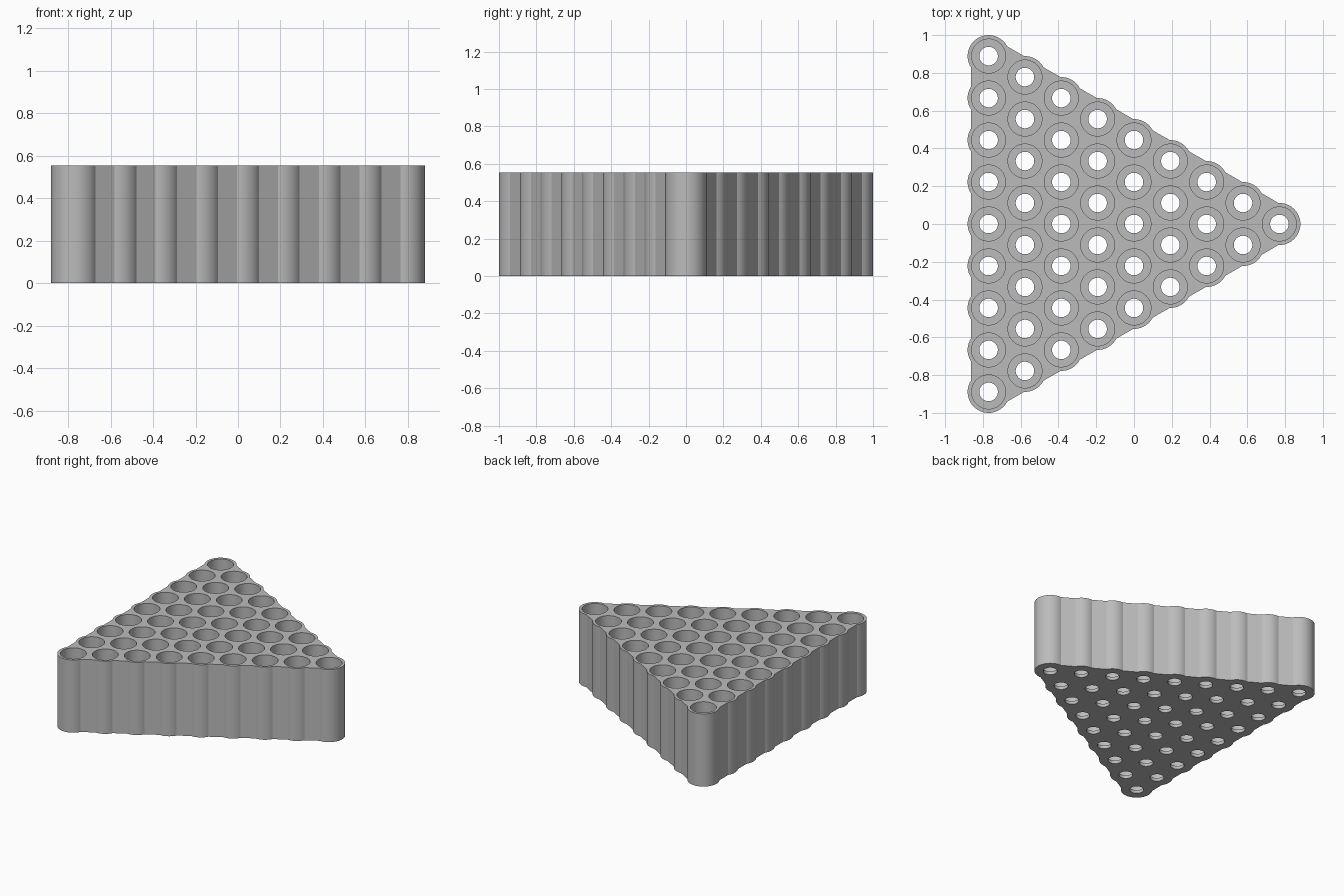
import bpy, bmesh
from math import sin, cos, radians, acos, pi, sqrt

if "Cube" in bpy.data.objects:
    bpy.data.objects.remove(bpy.data.objects["Cube"], do_unlink=True)

ROWS = 9
PITCH = 2 / ROWS
TUBE_R = PITCH / 2
BORE_R, HOLE_R = 0.09, 0.049
WEB = 0.094             # distance of the flat web walls from the tube centre line
HEIGHT, FLOOR = 0.555, 0.025
SEGS = 48
STEP_X = PITCH * sqrt(3) / 2
LEFT_X = -STEP_X * (ROWS - 1) / 2

# Tube centres on a triangular lattice
centres = [(LEFT_X + i * STEP_X, (j - (ROWS - 1 - i) / 2) * PITCH)
           for i in range(ROWS) for j in range(ROWS - i)]


def arc(c, start, end, n):
    return [(c[0] + TUBE_R * cos(start + (end - start) * k / n),
             c[1] + TUBE_R * sin(start + (end - start) * k / n)) for k in range(n + 1)]


def outline():
    """Scalloped triangle: tube arcs joined by flat webs."""
    half = acos(WEB / TUBE_R)
    corners = [(LEFT_X, -PITCH * (ROWS - 1) / 2), (-LEFT_X, 0),
               (LEFT_X, PITCH * (ROWS - 1) / 2)]
    pts = []
    for s in range(3):
        a, b = corners[s], corners[(s + 1) % 3]
        normal = radians(-60 + 120 * s)
        for k in range(ROWS - 1):
            t = k / (ROWS - 1)
            c = (a[0] + (b[0] - a[0]) * t, a[1] + (b[1] - a[1]) * t)
            if k == 0:
                pts += arc(c, normal - 2 * pi / 3 - half, normal + half, 26)
            else:
                pts += arc(c, normal - half, normal + half, 10)
    return pts


def circle(c, r):
    return [(c[0] + r * cos(2 * pi * k / SEGS), c[1] + r * sin(2 * pi * k / SEGS))
            for k in range(SEGS)]


bm = bmesh.new()


def loop(pts, z):
    return [bm.verts.new((x, y, z)) for x, y in pts]


def band(lower, upper):
    n = len(lower)
    for k in range(n):
        m = (k + 1) % n
        bm.faces.new((lower[k], lower[m], upper[m], upper[k]))


def fill(loops, up):
    edges = []
    for vs in loops:
        for k in range(len(vs)):
            a, b = vs[k - 1], vs[k]
            edges.append(bm.edges.get((a, b)) or bm.edges.new((a, b)))
    bmesh.ops.triangle_fill(bm, edges=edges, use_beauty=True, normal=(0, 0, up))


# Outer wall
pts = outline()
bottom, top = [loop(pts, 0)], [loop(pts, HEIGHT)]
band(bottom[0], top[0])

# Stepped bores: wide pocket, thin floor, small through hole
for c in centres:
    rim, seat = loop(circle(c, BORE_R), HEIGHT), loop(circle(c, BORE_R), FLOOR)
    lip, exit_ = loop(circle(c, HOLE_R), FLOOR), loop(circle(c, HOLE_R), 0)
    band(rim, seat)
    band(seat, lip)
    band(lip, exit_)
    top.append(rim)
    bottom.append(exit_)

# Top and bottom plates around the openings
fill(top, 1)
fill(bottom, -1)
bmesh.ops.recalc_face_normals(bm, faces=bm.faces[:])

mesh = bpy.data.meshes.new("cell_holder")
bm.to_mesh(mesh)
bm.free()
holder = bpy.data.objects.new("cell_holder", mesh)
bpy.context.collection.objects.link(holder)

grey = bpy.data.materials.new("plain grey")
grey.use_nodes = True
colour = (0.5, 0.5, 0.5, 1)
grey.diffuse_color = colour
grey.node_tree.nodes["Principled BSDF"].inputs["Base Color"].default_value = colour
mesh.materials.append(grey)

bpy.ops.object.select_all(action="DESELECT")
holder.select_set(True)
bpy.context.view_layer.objects.active = holder
bpy.ops.object.shade_smooth_by_angle(angle=radians(25))
